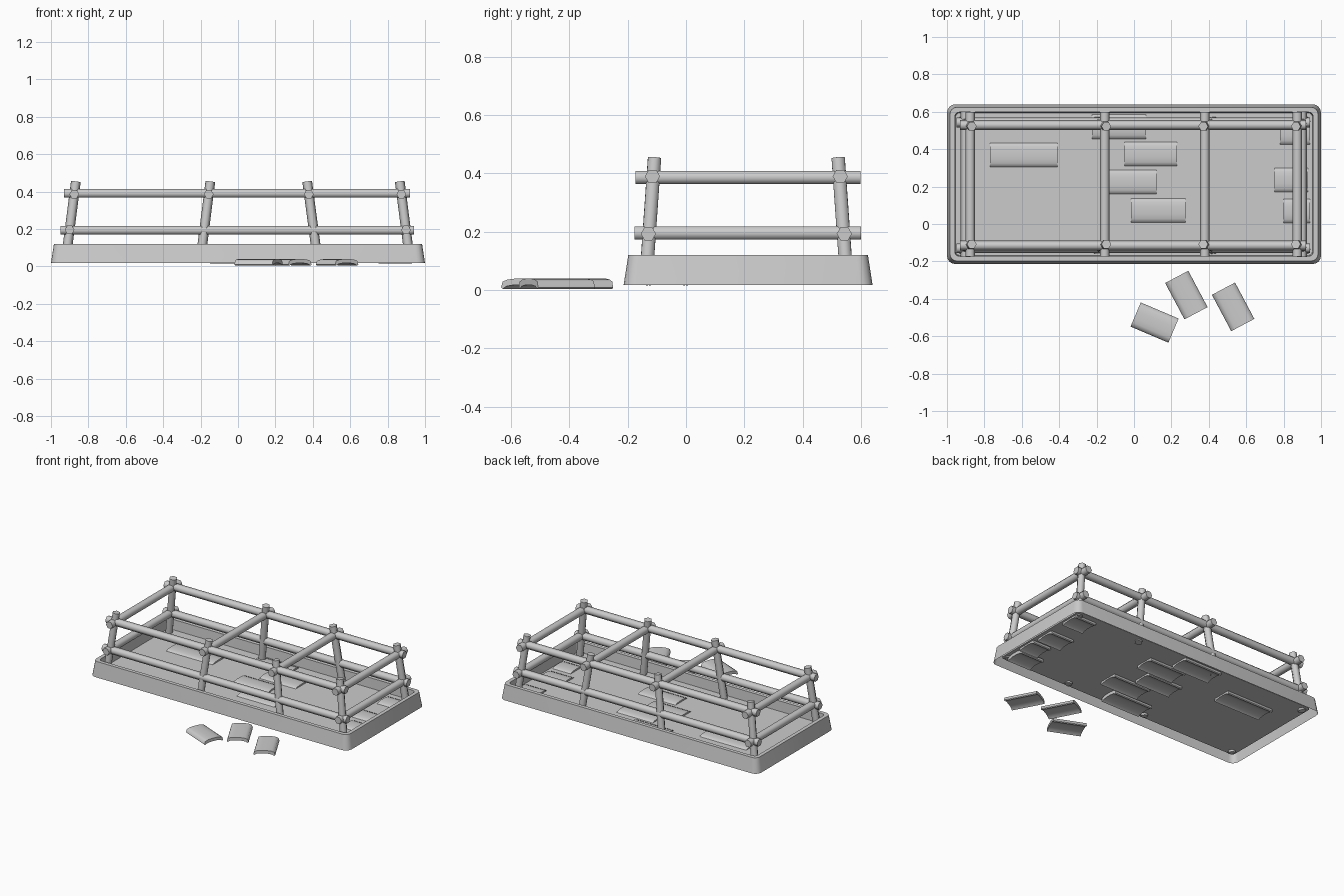
import bpy, bmesh, math
from mathutils import Vector, Matrix

if "Cube" in bpy.data.objects:
    bpy.data.objects.remove(bpy.data.objects["Cube"])

CY = 0.213   # centre line of the tray in y
PY = 0.207   # centre line of the railing in y
FLOOR_Z = 0.05


def finish(name, bm, angle=40):
    bmesh.ops.recalc_face_normals(bm, faces=bm.faces)
    me = bpy.data.meshes.new(name)
    bm.to_mesh(me)
    bm.free()
    ob = bpy.data.objects.new(name, me)
    bpy.context.collection.objects.link(ob)
    bpy.ops.object.select_all(action='DESELECT')
    ob.select_set(True)
    bpy.context.view_layer.objects.active = ob
    bpy.ops.object.shade_smooth_by_angle(angle=math.radians(angle))
    return ob


def rounded_loop(bm, inset, z, r=0.045, seg=4):
    hx, hy = 1 - inset, 0.427 - inset
    r = max(r - inset * 0.5, 0.012)
    verts = []
    for k, (sx, sy) in enumerate([(1, 1), (-1, 1), (-1, -1), (1, -1)]):
        for i in range(seg + 1):
            a = math.pi / 2 * (k + i / seg)
            verts.append(bm.verts.new((sx * (hx - r) + r * math.cos(a),
                                       CY + sy * (hy - r) + r * math.sin(a), z)))
    return verts


# Tray: sloped outer wall, flat rim, inner wall and sunken floor, open below
bm = bmesh.new()
loops = [rounded_loop(bm, i, z) for i, z in
         [(0, 0.017), (0.016, 0.12), (0.042, 0.12), (0.046, FLOOR_Z)]]
for a, b in zip(loops, loops[1:]):
    n = len(a)
    for i in range(n):
        bm.faces.new((a[i], a[(i + 1) % n], b[(i + 1) % n], b[i]))
bm.faces.new(loops[-1])
finish("tray_base", bm)


def pole(name, p, q, r=0.026):
    # six-sided pole between two points
    p, q = Vector(p), Vector(q)
    d = q - p
    bm = bmesh.new()
    rot = d.to_track_quat('Z', 'Y').to_matrix().to_4x4()
    bmesh.ops.create_cone(bm, cap_ends=True, segments=6, radius1=r, radius2=r, depth=d.length,
                          matrix=Matrix.Translation((p + q) / 2) @ rot @ Matrix.Rotation(math.pi / 6, 4, 'Z'))
    finish(name, bm, 65)


# Leaning posts, front and back
POSTS = [(-0.92, -0.867), (-0.2, -0.148), (0.425, 0.37), (0.918, 0.865)]
for i, (xb, xt) in enumerate(POSTS):
    for s, side in ((-1, "front"), (1, "back")):
        pole(f"{side}_post_{i}", (xb, PY + s * 0.344, 0.04), (xt, PY + s * 0.315, 0.453))

# Long rails
for s, side in ((-1, "front"), (1, "back")):
    pole(f"{side}_upper_rail", (-0.93, PY + s * 0.322, 0.39), (0.92, PY + s * 0.322, 0.39))
    pole(f"{side}_lower_rail", (-0.95, PY + s * 0.336, 0.193), (0.942, PY + s * 0.336, 0.193))

# Cross rails: upper at every post pair, lower at the two ends
for i, (xb, xt) in enumerate(POSTS):
    x = xt + (xb - xt) * 0.16
    pole(f"upper_cross_rail_{i}", (x, CY - 0.387, 0.386), (x, CY + 0.385, 0.386))
    if i in (0, 3):
        x = xt + (xb - xt) * 0.63
        pole(f"lower_cross_rail_{i}", (x, CY - 0.39, 0.195), (x, CY + 0.388, 0.195))


# Half of the tile cross-section (y, z): shallow rounded top, hollowed underside
TOP = [(0.07, 0.008), (0.064, 0.028), (0.045, 0.035), (0.02, 0.038)]
UNDER = [(0.064, 0.003), (0.05, 0.012), (0.02, 0.017)]
PROFILE = ([(-y, z) for y, z in TOP] + TOP[::-1] +
           UNDER + [(-y, z) for y, z in UNDER[::-1]])


def tile(name, x, y, z, length, angle=0):
    bm = bmesh.new()
    m = Matrix.Translation((x, y, z)) @ Matrix.Rotation(math.radians(angle), 4, 'Z')
    ends = [[bm.verts.new(m @ Vector((ex, py, pz))) for py, pz in PROFILE]
            for ex in (-length / 2, length / 2)]
    n = len(PROFILE)
    for i in range(n):
        j = (i + 1) % n
        bm.faces.new((ends[0][i], ends[0][j], ends[1][j], ends[1][i]))
    for e in ends:
        bm.faces.new(e)
    finish(name, bm, 60)


# Loose tiles lying in front
for i, (x, y, a) in enumerate([(0.11, -0.527, -23), (0.28, -0.38, -62), (0.53, -0.443, -62)]):
    tile(f"loose_tile_{i}", x, y, 0.001, 0.22, a)

# Tiles set into the floor; some break its surface, some only show below
FLOOR = [(-0.59, 0.37, 0.36, 0), (-0.08, 0.52, 0.29, 0), (0.09, 0.375, 0.28, 0),
         (-0.015, 0.225, 0.27, 0), (0.13, 0.073, 0.29, 0), (0.84, 0.235, 0.18, 0),
         (0.87, 0.07, 0.14, 0), (0.86, 0.49, 0.16, 0),
         (0.0, -0.07, 0.3, 0.012), (0.84, -0.06, 0.18, 0.012)]
for i, (x, y, l, drop) in enumerate(FLOOR):
    tile(f"floor_tile_{i}", x, y, FLOOR_Z - 0.027 - drop, l)
